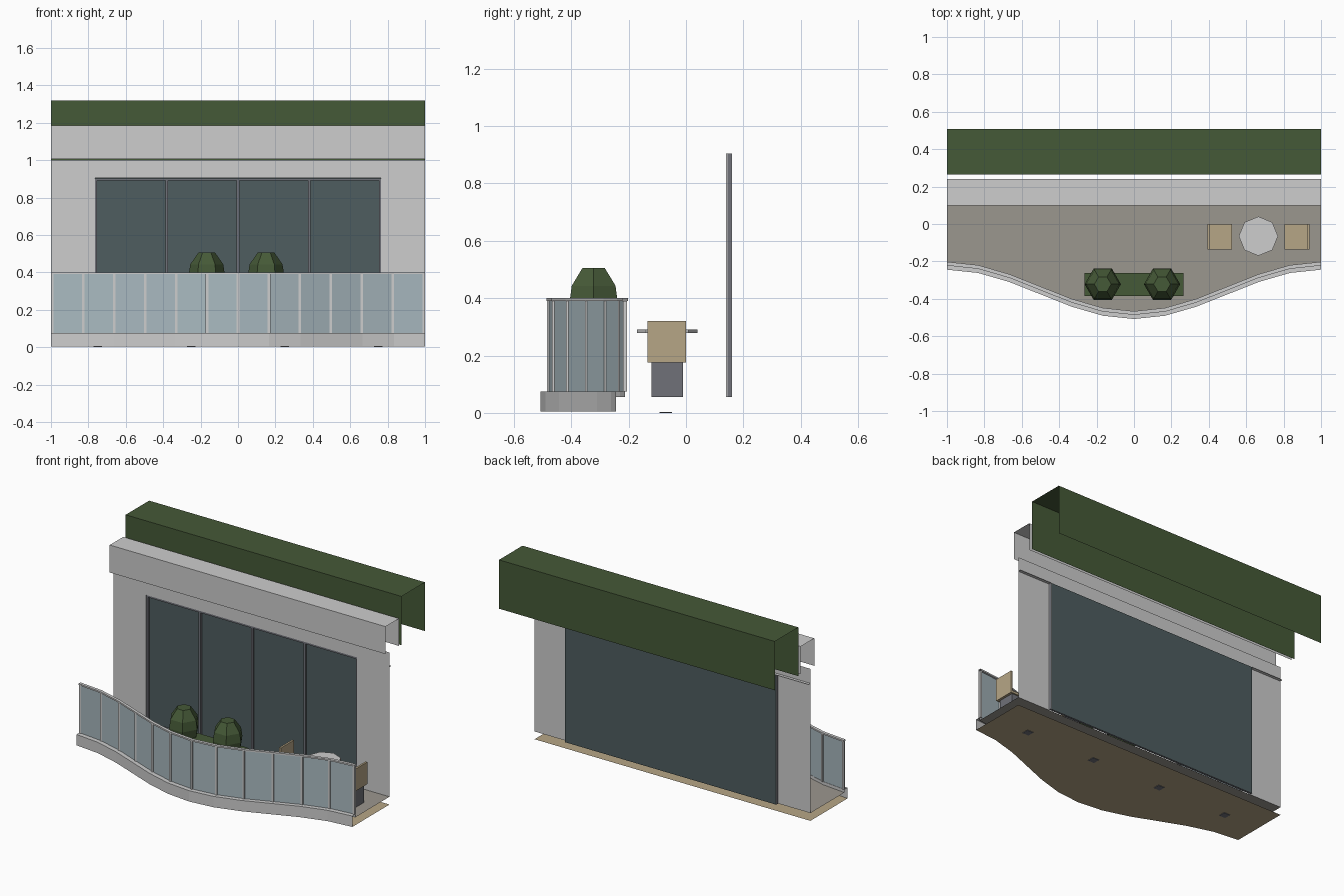
import bpy
import bmesh
from math import cos, sin, pi

cube = bpy.data.objects.get("Cube")
if cube:
    bpy.data.objects.remove(cube)


def material(name, r, g, b):
    m = bpy.data.materials.new(name)
    m.use_nodes = True
    m.diffuse_color = (r, g, b, 1)
    m.node_tree.nodes["Principled BSDF"].inputs["Base Color"].default_value = (r, g, b, 1)
    return m


plaster = material("pale_plaster", .61, .61, .61)
green = material("leaf_green", .06, .1, .038)
pane = material("dark_window", .077, .11, .115)
metal = material("grey_metal", .16, .165, .19)
glass = material("pale_glass", .4, .49, .53)
wood = material("tan_wood", .47, .38, .24)
paving = material("warm_paving", .33, .31, .275)


def make(name, verts, faces, mat):
    mesh = bpy.data.meshes.new(name)
    mesh.from_pydata(verts, [], faces)
    mesh.materials.append(mat)
    ob = bpy.data.objects.new(name, mesh)
    bpy.context.collection.objects.link(ob)
    return ob


def loft(name, rows, mat):
    """Skin a grid of points row by row."""
    n = len(rows[0])
    verts = [p for row in rows for p in row]
    faces = [(i * n + j, i * n + j + 1, (i + 1) * n + j + 1, (i + 1) * n + j)
             for i in range(len(rows) - 1) for j in range(n - 1)]
    return make(name, verts, faces, mat)


def channel(name, profile, mat, x0=-1, x1=1):
    """Extrude an open (y, z) profile along x, without end caps."""
    return loft(name, [[(x, y, z) for y, z in profile] for x in (x0, x1)], mat)


def box(name, x, y, z, mat):
    verts = [(a, b, c) for a in x for b in y for c in z]
    faces = [(0, 1, 3, 2), (4, 6, 7, 5), (0, 4, 5, 1), (2, 3, 7, 6), (0, 2, 6, 4), (1, 5, 7, 3)]
    return make(name, verts, faces, mat)


def turned(name, centre, rings, sides, mat):
    """Low-poly solid from (radius, z) rings."""
    bm = bmesh.new()
    loops = [[bm.verts.new((centre[0] + r * cos(2 * pi * k / sides),
                            centre[1] + r * sin(2 * pi * k / sides), z))
              for k in range(sides)] for r, z in rings]
    for low, high in zip(loops, loops[1:]):
        for k in range(sides):
            j = (k + 1) % sides
            bm.faces.new((low[k], low[j], high[j], high[k]))
    bm.faces.new(loops[0][::-1])
    bm.faces.new(loops[-1])
    ob = make(name, [], [], mat)
    bm.to_mesh(ob.data)
    bm.free()
    return ob


# Wavy front edge of the balcony
PANELS = 12
XS = [-1 + 2 * i / PANELS for i in range(PANELS + 1)]


def edge(x, inset=0):
    return -.376 - .132 * cos(pi * x) + inset


def sweep(name, profile, mat):
    """Sweep an (inset, z) profile along the wavy edge."""
    return loft(name, [[(x, edge(x, d), z) for d, z in profile] for x in XS], mat)


BACK, FLOOR, HEAD, HALF, DEEP = .14, .055, .905, .765, .16

# Slab edge, floor and underside
sweep("curb", [(0, .004), (0, .075), (.032, .075), (.032, FLOOR)], plaster)
loft("floor", [[(x, edge(x, .03), FLOOR), (x, BACK, FLOOR)] for x in XS], paving)
loft("soffit", [[(x, edge(x), .004), (x, BACK, .004)] for x in XS], wood)
for i in range(4):
    x = -.75 + i * .5
    box(f"soffit_light_{i + 1}", (x - .022, x + .022), (-.092, -.048), (0, .003), metal)

# Balustrade: glass panels, slim posts and a handrail
for i, (a, b) in enumerate(zip(XS, XS[1:])):
    ya, yb = edge(a, .03), edge(b, .03)
    loft(f"glass_panel_{i + 1}", [[(a, ya, .075), (a, ya, .39)], [(b, yb, .075), (b, yb, .39)]], glass)
for i, x in enumerate(XS):
    px = x * .993
    y = edge(x, .03)
    box(f"post_{i + 1}", (px - .007, px + .007), (y - .006, y + .008), (.075, .39), plaster)
sweep("handrail", [(.022, .39), (.022, .4), (.042, .4), (.042, .39), (.022, .39)], plaster)

# Rear wall with a wide opening, its reveal and the glazing
for side, name in ((-1, "right"), (1, "left")):
    channel(f"{name}_pier", [(BACK, FLOOR), (BACK, HEAD)], plaster, *sorted((side, side * HALF)))
    x = side * HALF
    loft(f"{name}_reveal", [[(x, y, z) for z in (FLOOR, HEAD)] for y in (BACK, DEEP)], plaster)
channel("wall_head", [(DEEP, HEAD), (BACK, HEAD), (BACK, 1.0)], plaster)
channel("window_pane", [(DEEP, FLOOR), (DEEP, HEAD)], pane, -HALF, HALF)
for i in range(5):
    x = (i - 2) * .38
    box(f"mullion_{i + 1}", (x - .007, x + .007), (.144, .158), (FLOOR, HEAD - .002), metal)
for name, z in (("top_frame", HEAD - .014), ("bottom_frame", FLOOR)):
    box(name, (-HALF + .002, HALF - .002), (.144, .158), (z, z + .012), metal)

# Overhanging lintel and roof hedge, both open below and at the ends
channel("lintel", [(.1, 1.005), (.1, 1.185), (.24, 1.185), (.24, 1.005)], plaster)
channel("roof_hedge", [(.265, 1.0), (.265, 1.32), (.508, 1.32), (.508, 1.0)], green)

# Planter with two clipped shrubs
box("planter", (-.265, .265), (-.385, -.262), (FLOOR, .33), green)
for name, x in (("right_shrub", -.167), ("left_shrub", .15)):
    turned(name, (x, -.322), [(.06, .3), (.088, .33), (.097, .385), (.088, .443), (.045, .505)], 6, green)

# Round table
TABLE = (.665, -.065)
turned("table_foot", TABLE, [(.045, FLOOR), (.045, .063)], 8, metal)
turned("table_leg", TABLE, [(.012, .06), (.012, .28)], 8, metal)
turned("table_top", TABLE, [(.105, .278), (.105, .29)], 8, plaster)

# Two chairs facing the table
for name, d in (("right", -1), ("left", 1)):
    cx = TABLE[0] + d * .205


    def span(a, b):
        return sorted((cx + d * a, cx + d * b))

    box(f"{name}_chair_base", span(-.055, .052), (-.12, -.01), (FLOOR, .175), metal)
    box(f"{name}_chair_seat", span(-.065, .06), (-.135, 0), (.175, .19), wood)
    box(f"{name}_chair_back", span(.055, .068), (-.135, 0), (.175, .32), wood)
